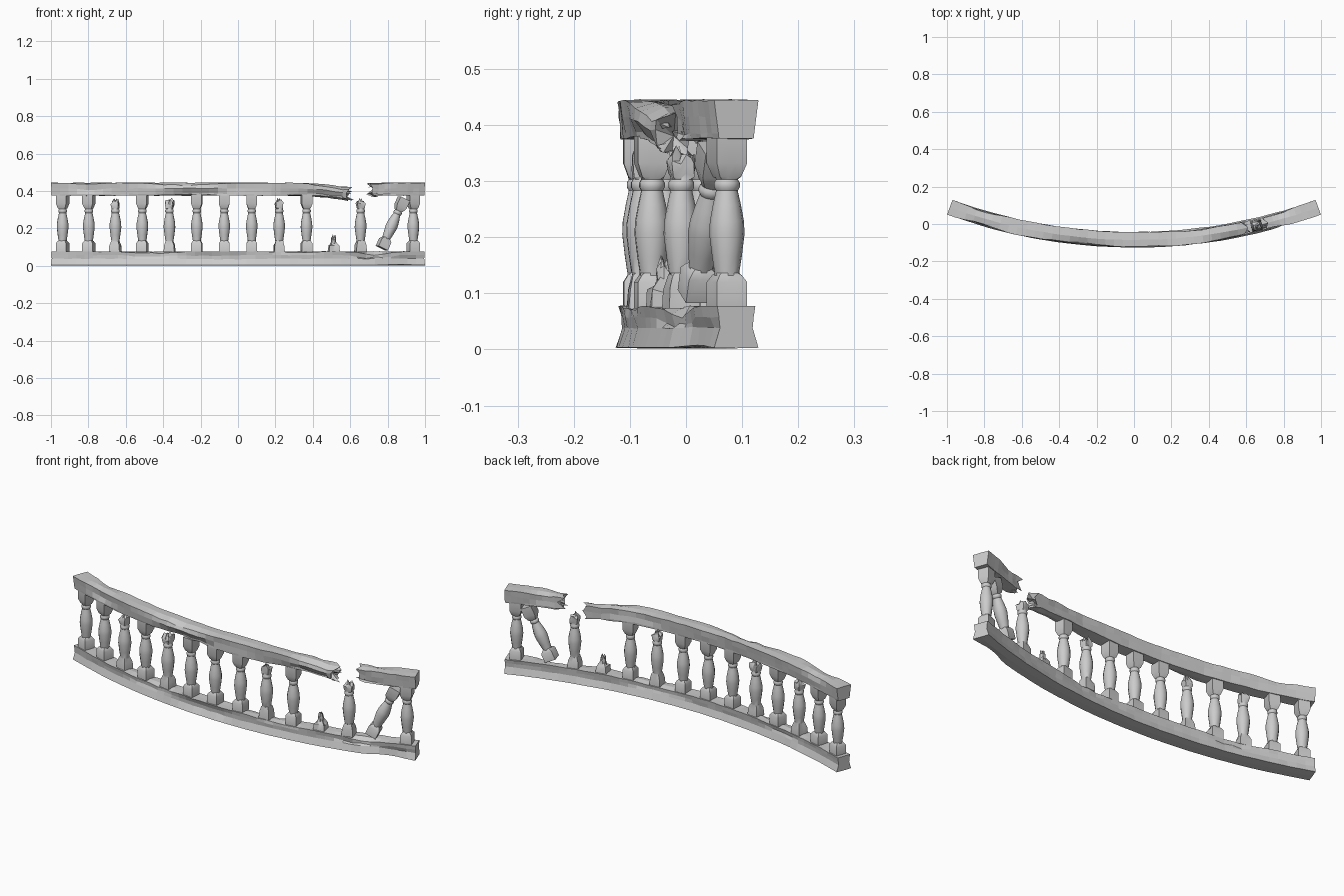
import bpy, bmesh, math, random
from mathutils import Vector

if "Cube" in bpy.data.objects:
    bpy.data.objects.remove(bpy.data.objects["Cube"])

random.seed(7)
R, CY = 2.88, 2.796                      # arc radius and centre of the curved plan
rad = math.radians
ang = lambda x: math.asin(x / R)


def arc(a, r, z):
    return Vector(((R + r) * math.sin(a), CY - (R + r) * math.cos(a), z))


def finish(name, bm, smooth=None):
    bmesh.ops.recalc_face_normals(bm, faces=bm.faces)
    me = bpy.data.meshes.new(name)
    bm.to_mesh(me)
    bm.free()
    ob = bpy.data.objects.new(name, me)
    bpy.context.collection.objects.link(ob)
    if smooth:
        bpy.ops.object.select_all(action='DESELECT')
        ob.select_set(True)
        bpy.context.view_layer.objects.active = ob
        bpy.ops.object.shade_smooth_by_angle(angle=rad(smooth))
    return ob


def skin(bm, rings):
    for p, q in zip(rings, rings[1:]):
        for i in range(len(p)):
            j = (i + 1) % len(p)
            bm.faces.new((p[i], p[j], q[j], q[i]))


def cap(bm, ring, push):
    c = bm.verts.new(sum((v.co for v in ring), Vector()) / len(ring) + push)
    for i in range(len(ring)):
        bm.faces.new((ring[i], ring[(i + 1) % len(ring)], c))


# Curved rail swept along the arc, worn by chips (x, half length, points, inward, lift)
def rail(name, section, a0, a1, n, chips, sag=lambda x: 0, broken=0):
    bm = bmesh.new()
    rings = []
    for k in range(n + 1):
        a = a0 + (a1 - a0) * k / n
        x = R * math.sin(a)
        snapped = (broken > 0 and k == n) or (broken < 0 and k == 0)
        near = (broken > 0 and k >= n - 2) or (broken < 0 and k <= 1)
        ring = []
        for i, (r, z) in enumerate(section):
            da = 0
            for cx, hw, pts, inward, lift in chips:
                if i in pts and abs(x - cx) < hw:
                    f = (1 - ((x - cx) / hw) ** 2) * random.uniform(0.6, 1.2)
                    r -= math.copysign(inward * f, r)
                    z += lift * f
            if 0 < k < n:
                r += random.uniform(-.002, .001) * (1 if r > 0 else -1)
                if z > 0.01:
                    z += random.uniform(-.002, .001)
            if near:
                r *= random.uniform(.82, .98)
                z += random.uniform(-.006, .004)
            if snapped:
                da = random.uniform(-.010, .007)
                r *= .88
            ring.append(bm.verts.new(arc(a + da, r, z + sag(x))))
        rings.append(ring)
    skin(bm, rings)
    cap(bm, rings[0], Vector((.03 if broken < 0 else 0, 0, 0)))
    cap(bm, rings[-1], Vector((-.03 if broken > 0 else 0, 0, 0)))
    return finish(name, bm)


top = [(-.042, .444), (0, .445), (.042, .444), (.038, .415), (.034, .385),
       (.033, .376), (0, .376), (-.033, .376), (-.034, .385), (-.038, .415)]
top_chips = [(-.8, .12, (2, 3), .012, -.008), (-.8, .1, (0,), .01, -.006),
             (-.3, .25, (2,), .012, -.012), (-.25, .2, (4, 5), .014, .006),
             (.05, .15, (2, 3), .006, -.002), (.35, .25, (0, 9), .010, -.004),
             (.45, .2, (4, 5), .010, .008), (.5, .15, (2,), .008, -.012)]
sag = lambda x: -.025 * max(0, (x - .3) / .3) ** 1.6
rail("handrail_long", top, rad(-20), ang(.60), 34, top_chips, sag, 1)
rail("handrail_short", top, ang(.715), rad(20), 9,
     [(.74, .08, (2, 3, 4), .010, -.004), (.78, .1, (0, 9), .008, -.006)], broken=-1)

base = [(-.036, .077), (0, .077), (.036, .077), (.033, .058), (.031, .038),
        (.042, .003), (0, .002), (-.042, .003), (-.031, .038), (-.033, .058)]
rail("base_rail", base, rad(-20), rad(20), 44,
     [(-.45, .18, (2, 3), .010, -.010), (-.12, .2, (3, 4), .008, -.004),
      (.3, .15, (2,), .006, -.006), (.72, .14, (2, 3), .016, -.016),
      (.85, .12, (4, 5), .014, .004), (-.6, .15, (0, 9), .008, -.006),
      (.2, .2, (0, 9), .008, -.008)])


# Splinters left at the two broken rail ends
def splinter(name, x, r, z, length, w):
    bm = bmesh.new()
    a = ang(x)
    ring = [bm.verts.new(arc(a, r + w * math.cos(t), z + w * .6 * math.sin(t)))
            for t in (0.4, 2.0, 3.6, 5.2)]
    cap(bm, ring, Vector((-length * .1, 0, 0)))
    cap(bm, ring, Vector((length, length * .25, random.uniform(-.012, .006))))
    finish(name, bm)


for i, s in enumerate([(.58, .015, .36, .03, .014), (.575, -.014, .385, .035, .014),
                       (.58, .012, .40, .03, .012), (.74, .01, .385, -.05, .013),
                       (.73, -.014, .43, -.03, .013), (.74, -.01, .372, -.04, .010)]):
    splinter(f"rail_splinter_{i}", *s)


# Baluster: 12-point rings that change from square blocks to a turned vase
def ring_points(kind, s, z, rough=0):
    pts = []
    for i in range(12):
        t = 2 * math.pi * i / 12 + math.pi / 4
        c, d = math.cos(t), math.sin(t)
        k = s / max(abs(c), abs(d)) if kind == 'sq' else s
        k *= 1 - random.uniform(0, rough)
        pts.append(Vector((c * k, d * k, z + random.uniform(-.03, .03) * rough)))
    return pts


foot = [('sq', .0285, .073), ('sq', .0285, .120), ('sq', .021, .132)]
vase = [('o', .022, .136), ('o', .0265, .165), ('o', .0315, .205), ('o', .0305, .228),
        ('o', .025, .258), ('o', .0205, .278), ('o', .0195, .283), ('o', .023, .289),
        ('o', .023, .297), ('o', .0195, .303)]
head = [('sq', .020, .308), ('sq', .0285, .332), ('sq', .0285, .380)]
snapped_head = [('sq', .020, .310, .15), ('sq', .025, .327, .3), ('sq', .023, .341, .45),
                ('o', .012, .350, .5)]
stub = [('sq', .0285, .073), ('sq', .0285, .104, .2), ('sq', .021, .116, .3),
        ('o', .016, .125, .2), ('o', .017, .142, .3), ('o', .010, .154, .5)]


def baluster(name, profile, a, lean=0):
    bm = bmesh.new()
    rings = [[bm.verts.new(p - Vector((0, 0, .227))) for p in ring_points(*row)]
             for row in profile]
    skin(bm, rings)
    cap(bm, rings[0], Vector())
    cap(bm, rings[-1], Vector())
    ob = finish(name, bm, 35)
    ob.location = arc(a, 0, .227)
    ob.rotation_euler = (0, lean, a)
    return ob


broken_feet = [('sq', .0285, .073), ('sq', .0285, .108, .12), ('sq', .021, .130, .15)]
for i in range(14):
    a = rad(-19 + 38 * i / 13)
    if i in (2, 4, 8, 11):
        baluster(f"broken_baluster_{i}", broken_feet + vase + snapped_head, a)
    elif i == 10:
        baluster("baluster_stub", stub, a)
    elif i == 12:
        ob = baluster("leaning_baluster", foot + vase + head, ang(.828), rad(25))
        ob.scale.z = .95
    else:
        baluster(f"baluster_{i}", foot + vase + head, a)
